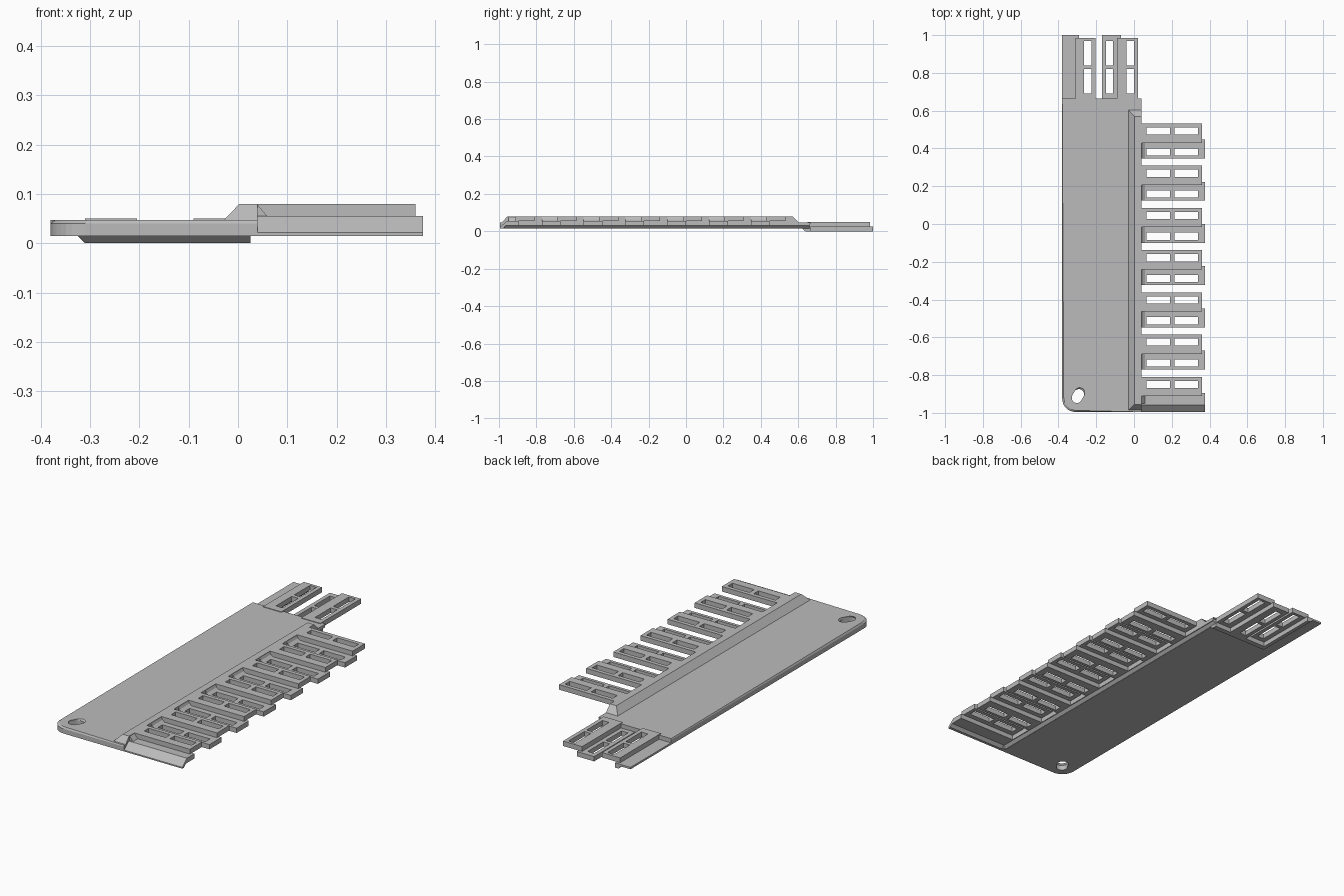
import bpy, bmesh, math
from mathutils import Vector

cube = bpy.data.objects.get("Cube")
if cube:
    bpy.data.objects.remove(cube, do_unlink=True)

GREY = (0.5, 0.5, 0.5, 1)
grey = bpy.data.materials.new("plain grey")
grey.use_nodes = True
grey.diffuse_color = GREY
grey.node_tree.nodes["Principled BSDF"].inputs["Base Color"].default_value = GREY


def add_object(name, mesh):
    mesh.materials.clear()
    mesh.materials.append(grey)
    ob = bpy.data.objects.new(name, mesh)
    bpy.context.scene.collection.objects.link(ob)
    return ob


def rect(x0, x1, y0, y1):
    return [(x0, y0), (x1, y0), (x1, y1), (x0, y1)]


def slab(name, loops, z0, z1):
    """Flat sheet: first loop is the outline, the others are holes."""
    curve = bpy.data.curves.new(name, 'CURVE')
    curve.dimensions = '2D'
    curve.fill_mode = 'BOTH'
    curve.extrude = (z1 - z0) / 2
    for loop in loops:
        spline = curve.splines.new('POLY')
        spline.points.add(len(loop) - 1)
        for point, (x, y) in zip(spline.points, loop):
            point.co = (x, y, 0, 1)
        spline.use_cyclic_u = True
    temp = bpy.data.objects.new(name + " helper", curve)
    bpy.context.scene.collection.objects.link(temp)
    bpy.context.view_layer.update()
    graph = bpy.context.evaluated_depsgraph_get()
    mesh = bpy.data.meshes.new_from_object(temp.evaluated_get(graph))
    bpy.data.objects.remove(temp, do_unlink=True)
    for v in mesh.vertices:
        v.co.z += (z0 + z1) / 2
    for p in mesh.polygons:
        p.use_smooth = False
    return add_object(name, mesh)


def solid(name, first, second):
    """Closed solid between two matching loops of points."""
    bm = bmesh.new()
    a = [bm.verts.new(p) for p in first]
    b = [bm.verts.new(p) for p in second]
    bm.faces.new(a)
    bm.faces.new(b)
    for i in range(len(a)):
        j = (i + 1) % len(a)
        bm.faces.new((a[i], a[j], b[j], b[i]))
    bmesh.ops.recalc_face_normals(bm, faces=bm.faces)
    mesh = bpy.data.meshes.new(name)
    bm.to_mesh(mesh)
    bm.free()
    return add_object(name, mesh)


def along_x(name, profile, x0, x1):
    return solid(name, [(x0, y, z) for y, z in profile], [(x1, y, z) for y, z in profile])


def along_y(name, profile, y0, y1):
    return solid(name, [(x, y0, z) for x, z in profile], [(x, y1, z) for x, z in profile])


def arc(cx, cy, r, start, end, n=8):
    angles = [math.radians(start + (end - start) * i / n) for i in range(n + 1)]
    return [(cx + r * math.cos(a), cy + r * math.sin(a)) for a in angles]


# Main plate with a rounded corner, slanted slot and chamfered upper rim
def outline(right):
    return arc(-0.31, -0.925, 0.07, 180, 270) + [(right, -0.995), (right, 0.665), (-0.38, 0.665)]


slot = arc(-0.292, -0.902, 0.028, -30, 150) + arc(-0.308, -0.928, 0.028, 150, 330)
slab("main_plate", [outline(0.02), slot], 0.015, 0.04)
rim = slab("plate_top", [outline(0.04), slot], 0.04, 0.047)
for v in rim.data.vertices:
    if v.co.z > 0.045 and v.co.y < 0.6 and v.co.x < 0:
        v.co.x += 0.008 * (-0.17 - v.co.x) / 0.21
        if v.co.y < -0.8:
            v.co.y += 0.008

# Raised rib with a step on the underside
along_y("rib_underside", [(0.015, 0.016), (0.022, 0.016), (0.036, 0.03),
                          (0.04, 0.03), (0.04, 0.041), (0.015, 0.041)], -0.99, 0.66)
solid("rib", [(x, y, 0.04) for x, y in rect(-0.035, 0.04, -0.99, 0.61)],
      [(x, y, 0.08) for x, y in rect(0.003, 0.04, -0.955, 0.57)])
along_y("rib_front_foot", rect(0.015, 0.04, 0.015, 0.04), -0.995, -0.97)

# Side fingers: raised and lowered slats in turn
PITCH = 0.2235
LOW, MID, HIGH = 0.03, 0.055, 0.08


def side_windows(y):
    return [rect(x, x + 0.125, y - 0.019, y + 0.019) for x in (0.065, 0.215)]


for i in range(7):
    y = 0.492 - i * PITCH
    slab("high_side_finger", [rect(0.035, 0.36, y - 0.062, y + 0.04)] + side_windows(y), MID - 0.001, HIGH)
    if i < 6:
        y -= 0.11
        slab("low_side_finger", [rect(0.035, 0.375, y - 0.035, y + 0.065)] + side_windows(y), LOW, MID)
        along_y("finger_fillet", [(0.038, MID - 0.001), (0.06, MID - 0.001), (0.045, 0.064), (0.038, HIGH)],
                y - 0.035, y + 0.05)

# Sloping lip at the front end of the finger row
along_x("front_lip", [(-0.995, 0.015), (-0.995, 0.022), (-0.957, MID), (-0.895, MID),
                      (-0.895, LOW), (-0.965, LOW), (-0.98, 0.015)], 0.04, 0.375)
along_y("lip_fillet", [(0.038, MID - 0.001), (0.06, MID - 0.001), (0.038, HIGH)], -0.95, -0.91)

# Rear fingers, one step lower than the side ones


def rear_windows(x):
    return [rect(x - 0.019, x + 0.019, y, y + 0.13) for y in (0.69, 0.84)]


for x0, x1, window in ((-0.31, -0.205, -0.245), (-0.09, 0.02, -0.02)):
    slab("high_rear_finger", [rect(x0, x1, 0.65, 0.985)] + rear_windows(window), 0.024, 0.05)
slab("low_rear_finger", [rect(-0.17, -0.07, 0.64, 1.0)] + rear_windows(-0.13), 0, 0.025)
along_y("rear_lip", [(-0.38, 0.015), (-0.325, 0.015), (-0.31, 0), (-0.29, 0),
                     (-0.29, 0.025), (-0.38, 0.025)], 0.65, 1.0)

# Step under the plate where the rear fingers begin
solid("rear_step", [(x, y, 0.016) for x, y in rect(-0.325, 0.025, 0.62, 0.665)],
      [(x, y, 0) for x, y in rect(-0.31, 0.025, 0.638, 0.665)])
